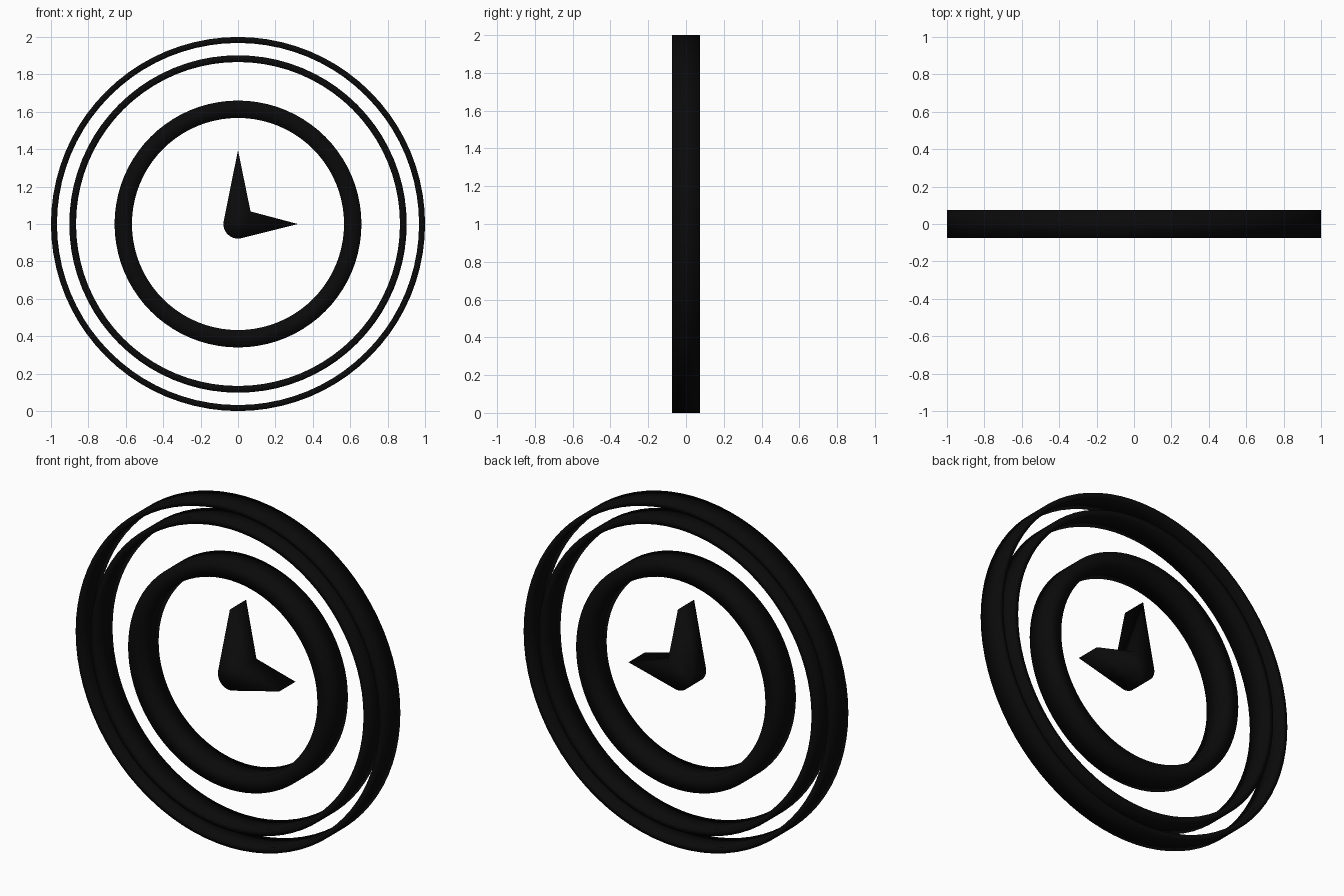
import bpy, bmesh
from math import sin, cos, pi, asin, acos

if "Cube" in bpy.data.objects:
    bpy.data.objects.remove(bpy.data.objects["Cube"])

DEPTH = 0.15   # every part spans y = -0.075 .. 0.075
CZ = 1.0       # height of the dial centre

black = bpy.data.materials.new("black")
black.diffuse_color = (0.003, 0.003, 0.003, 1)
black.use_nodes = True
black.node_tree.nodes["Principled BSDF"].inputs["Base Color"].default_value = black.diffuse_color


def finish(name, bm):
    bmesh.ops.recalc_face_normals(bm, faces=bm.faces)
    mesh = bpy.data.meshes.new(name)
    bm.to_mesh(mesh)
    bm.free()
    mesh.materials.append(black)
    mesh.shade_smooth()
    obj = bpy.data.objects.new(name, mesh)
    bpy.context.collection.objects.link(obj)
    return obj


def ring(name, outer, inner, n=80):
    """Flat-faced band: a rectangular section swept round the y axis."""
    h = DEPTH / 2
    section = [(outer, -h), (outer, h), (inner, h), (inner, -h)]
    bm = bmesh.new()
    loops = []
    for i in range(n):
        a = 2 * pi * i / n
        loops.append([bm.verts.new((r * cos(a), y, CZ + r * sin(a))) for r, y in section])
    for i in range(n):
        p, q = loops[i], loops[(i + 1) % n]
        for j in range(4):
            k = (j + 1) % 4
            bm.faces.new((p[j], p[k], q[k], q[j]))
    return finish(name, bm)


def extrude_outline(name, pts):
    """Extrude an x/z outline through the full depth."""
    bm = bmesh.new()
    face = bm.faces.new([bm.verts.new((x, -DEPTH / 2, z)) for x, z in pts])
    new = bmesh.ops.extrude_face_region(bm, geom=[face])["geom"]
    verts = [v for v in new if isinstance(v, bmesh.types.BMVert)]
    bmesh.ops.translate(bm, verts=verts, vec=(0, DEPTH, 0))
    return finish(name, bm)


# Three concentric rings
ring("outer_rim", 1.0, 0.968)
ring("middle_rim", 0.902, 0.866)
ring("dial_ring", 0.66, 0.567)

# Clock hands: two pointed blades joined by a round hub at the lower left
HUB, UP, RIGHT = 0.078, 0.395, 0.32
start = pi - asin(HUB / UP)          # tangent towards the upper tip
end = 2 * pi - acos(HUB / RIGHT)     # tangent towards the right tip
steps = 14
arc = [start + (end - start) * i / steps for i in range(steps + 1)]
outline = [(0, CZ + UP)] + [(HUB * cos(a), CZ + HUB * sin(a)) for a in arc]
outline += [(RIGHT, CZ), (0.067, CZ + 0.067)]
extrude_outline("clock_hands", outline)
